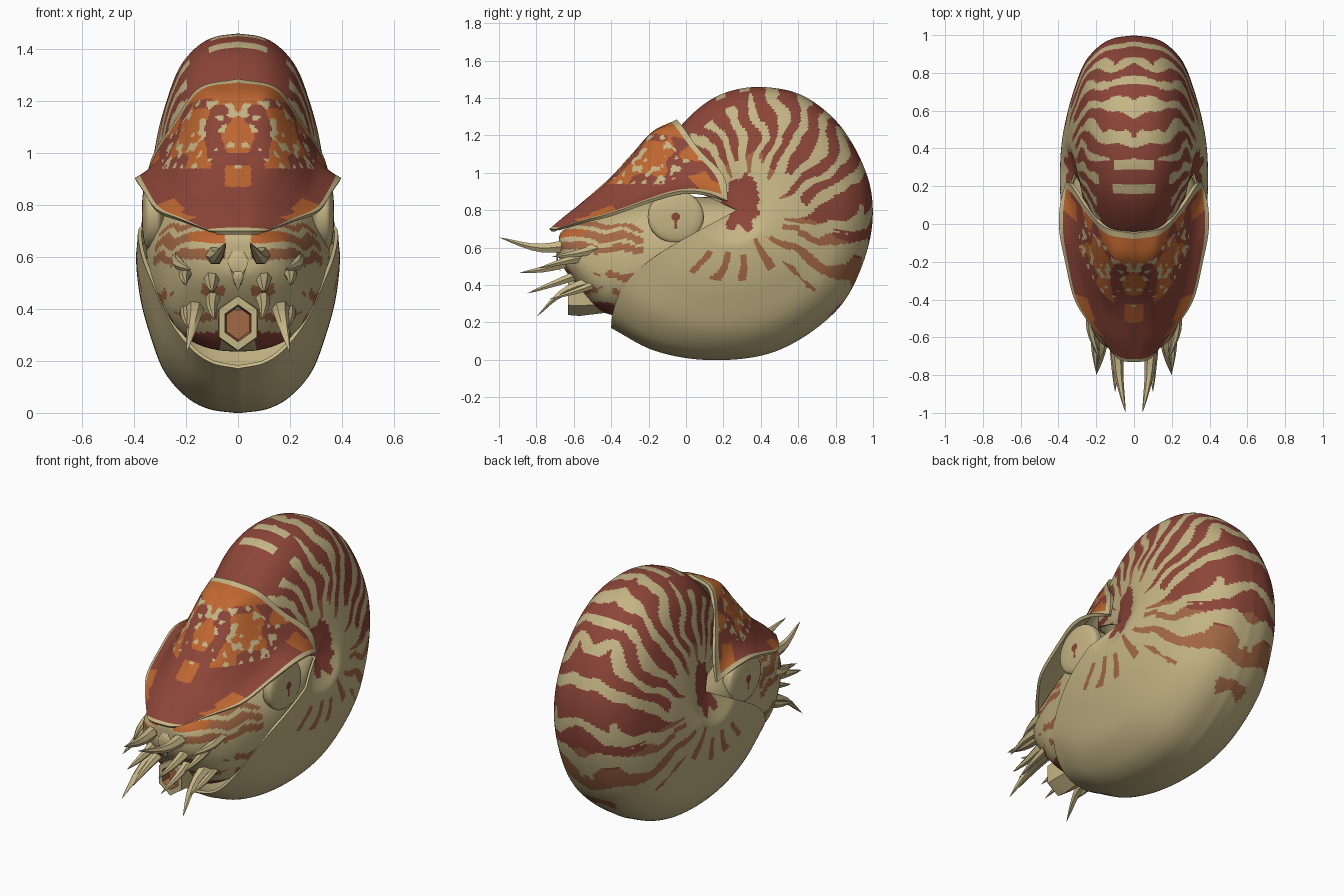
import bpy, bmesh, math
from mathutils import Vector, noise

if "Cube" in bpy.data.objects:
    bpy.data.objects.remove(bpy.data.objects["Cube"])

# Flat colours, cream last so shell and hood linings can use it
COLOURS = [("maroon", (0.265, 0.060, 0.040)), ("orange", (0.52, 0.135, 0.030)),
           ("brown", (0.37, 0.140, 0.060)), ("cream", (0.56, 0.465, 0.235))]
MAROON, ORANGE, BROWN, CREAM = range(4)
MATS = []
for label, rgb in COLOURS:
    m = bpy.data.materials.new(label)
    m.diffuse_color = (*rgb, 1)
    m.use_nodes = True
    m.node_tree.nodes["Principled BSDF"].inputs["Base Color"].default_value = m.diffuse_color
    MATS.append(m)


def curve(pts, t):
    """Smooth curve through evenly spaced points."""
    n = len(pts) - 1
    f = min(max(t, 0), 1) * n
    i = min(int(f), n - 1)
    f -= i
    b, c = Vector(pts[i]), Vector(pts[i + 1])
    a = Vector(pts[i - 1]) if i > 0 else 2 * b - c
    d = Vector(pts[i + 2]) if i + 2 <= n else 2 * c - b
    return 0.5 * (2 * b + (c - a) * f + (2 * a - 5 * b + 4 * c - d) * f * f
                  + (3 * b - a - 3 * c + d) * f ** 3)


def clamp(v):
    return min(max(v, 0), 1)


def surface(name, point, rule, nu, nw, flip=False, thick=0, closed=False):
    """Grid surface: u runs 0..1, w runs -1..1; rule picks a colour per face."""
    bm = bmesh.new()
    rows = [[bm.verts.new(point(i / nu, 2 * j / nw - 1)) for j in range(nw + 1)]
            for i in range(nu + 1)]
    for i in range(nu):
        for j in range(nw):
            vs = [rows[i][j], rows[i + 1][j], rows[i + 1][j + 1], rows[i][j + 1]]
            face = bm.faces.new(vs[::-1] if flip else vs)
            face.material_index = rule((i + 0.5) / nu, (2 * j + 1) / nw - 1,
                                       face.calc_center_median())
    bmesh.ops.remove_doubles(bm, verts=bm.verts, dist=0.0002)
    if closed:
        bmesh.ops.recalc_face_normals(bm, faces=bm.faces)
    me = bpy.data.meshes.new(name)
    bm.to_mesh(me)
    bm.free()
    for m in MATS:
        me.materials.append(m)
    ob = bpy.data.objects.new(name, me)
    bpy.context.collection.objects.link(ob)
    bpy.ops.object.select_all(action='DESELECT')
    ob.select_set(True)
    bpy.context.view_layer.objects.active = ob
    if thick:
        mod = ob.modifiers.new("thickness", 'SOLIDIFY')
        mod.thickness = thick
        mod.material_offset = mod.material_offset_rim = CREAM
        bpy.ops.object.modifier_apply(modifier=mod.name)
    bpy.ops.object.shade_smooth_by_angle(angle=math.radians(42))
    return ob


def cream(u, w, co):
    return CREAM


# Coiled shell: rim outline swept around the umbilicus
HUB = Vector((0.27, 0.80))
RIM = [(-.40, .17), (-.17, .05), (.10, 0), (.39, .02), (.61, .11), (.81, .27),
       (.92, .45), (.99, .68), (.99, .90), (.92, 1.10), (.80, 1.28), (.63, 1.41),
       (.46, 1.455), (.29, 1.45), (.13, 1.39), (-.02, 1.26), (-.13, 1.10), (-.16, 1.0)]
WIDTH = [(w, 0) for w in (.385, .392, .385, .36, .335, .31, .285, .26)]
SIDE = [(0, .95), (.12, .98), (.27, 1), (.45, .96), (.62, .87), (.80, .73),
        (.92, .52), (.98, .29), (1, 0)]


def shell_point(u, w):
    s, x = curve(SIDE, 1 - abs(w))
    s = clamp(s)
    ray = (curve(RIM, u) - HUB) * s
    a = -math.radians(15) * (1 - s ** 4) * (1 - u) ** 6      # curved aperture lip
    y = ray.x * math.cos(a) - ray.y * math.sin(a)
    z = ray.x * math.sin(a) + ray.y * math.cos(a)
    k = clamp(s / 0.22)
    x = .32 * (1 - k) + max(x, 0) * curve(WIDTH, u).x * k
    return Vector((math.copysign(x, w), HUB.x + y, max(HUB.y + z, 0)))


def shell_colour(u, w, co):
    s = curve(SIDE, 1 - abs(w)).x
    p = Vector((abs(co.x), co.y, co.z))
    n, fine = noise.noise(p * 6), noise.noise(p * 15)
    dy, dz = co.y - HUB.x, co.z - HUB.y
    a = (math.degrees(math.atan2(dz, dy)) + 160) % 360 - 160
    if math.hypot((dy - .03) * 1.25, dz - .02) < .12 + .10 * fine:
        return MAROON
    if s < .22:
        return CREAM
    if a < -12 and s < .47:                      # short streaks around the hub
        on = a > -135 and ((a + 9 * n) / 21) % 1 < .34 and s > .29 + .2 * n
        return BROWN if on else CREAM
    if a < -44 + 20 * n:
        return CREAM
    if a > 84 and s > .84 + .1 * n:              # dark cap in front with pale spots
        return CREAM if ((a - 8) / 12.5) % 1 < .42 and abs(co.x) < .11 and a < 104 else MAROON
    sweep = 24 * s * s * clamp((a + 60) / 90)
    phase = (a - sweep + 7 * n) / 13.5
    inner = .30 if math.floor(phase) % 2 else .46
    if s < inner + .15 * n:
        return CREAM
    wide = .42 if a < -12 else .56
    if phase % 1 > wide * clamp((s - .12) / .4) + .15 * fine:
        return CREAM
    return BROWN if a < -12 + 15 * n or s < .4 + .1 * fine else MAROON


surface("shell", shell_point, shell_colour, 320, 116, thick=.014)

# Hood: ribs from the centre line to the flared edge, front to back
RIBS = [[(0, -.73, .70), (.03, -.73, .70), (.06, -.725, .70), (.09, -.71, .70), (.11, -.69, .70)],
        [(0, -.62, .79), (.06, -.62, .79), (.12, -.60, .78), (.18, -.57, .76), (.22, -.55, .745)],
        [(0, -.50, .89), (.09, -.49, .88), (.17, -.46, .85), (.25, -.42, .81), (.315, -.40, .785)],
        [(0, -.40, .98), (.12, -.38, .97), (.21, -.32, .925), (.29, -.24, .88), (.365, -.20, .855)],
        [(0, -.29, 1.10), (.12, -.27, 1.09), (.22, -.19, 1.01), (.30, -.10, .94), (.395, -.04, .90)],
        [(0, -.18, 1.22), (.12, -.16, 1.21), (.22, -.07, 1.10), (.305, .02, .98), (.392, .10, .895)],
        [(0, -.05, 1.285), (.15, -.02, 1.25), (.245, .075, 1.12), (.33, .20, .985), (.36, .225, .85)]]


def hood_point(u, w):
    # the mirrored neighbour keeps the centre line free of a crease
    t = abs(w) ** 1.15
    p = curve([curve(rib, t) for rib in RIBS], u)
    return Vector((math.copysign(max(p.x, 0), w), p.y, p.z))


def hood_colour(u, w, co):
    v = abs(w)
    p = Vector((abs(co.x), co.y, co.z))
    n = noise.noise(p * 9)
    if v > .95 or u > .96 or u < .02:
        return CREAM
    if .94 < co.z < 1.2 and p.x < .29 and noise.noise(p * 24) > .27:
        return CREAM
    if co.z > .94 and p.x < .28 and n > .12 - (co.z - .97) * 2:
        return ORANGE
    if p.x < .05 and .87 < co.z < .95:
        return ORANGE
    if v > .74 and (.14 < u < .36 or u > .82) and n > -.2:
        return ORANGE
    return MAROON


surface("hood", hood_point, hood_colour, 130, 130, flip=True, thick=.018)

# Head: rounded sections (y, half width, centre height, half height)
HEAD = [(-.68, .01, .60, .01), (-.67, .11, .60, .08), (-.60, .20, .57, .15),
        (-.45, .27, .52, .26), (-.28, .315, .54, .30), (-.08, .35, .58, .29),
        (.13, .345, .68, .19), (.27, .30, .77, .09)]


def head_point(u, w):
    y, hw, zc, hh = curve([Vector(s) for s in HEAD], u)
    c, s = math.cos(math.pi * w), math.sin(math.pi * w)
    return Vector((math.copysign(abs(c) ** .85, c) * hw, y,
                   zc + math.copysign(abs(s) ** .85, s) * hh))


def head_colour(u, w, co):
    x, y = abs(co.x), co.y
    n = noise.noise(Vector((x, y, co.z)) * 8)
    z = co.z + .08 * (y + .5) + .03 * n
    if x < .05 or y > -.22:
        return CREAM
    if .07 < x < .2 and co.z < .31 and y < -.3:
        return MAROON
    if .64 < z < .69:
        return ORANGE if x < .19 else BROWN
    if .575 < z < .615 or .715 < z < .74:
        return BROWN
    if n > -.12 and (.45 < z < .485 or .36 < z < .39):
        return BROWN
    return CREAM


surface("head", head_point, head_colour, 90, 128)

# Funnel: six-sided siphon with a dark mouth (y, radius)
FUNNEL = [(-.35, .08), (-.57, .105), (-.63, .10), (-.63, .068), (-.58, .06), (-.58, 0)]


def funnel_point(u, w):
    y, r = FUNNEL[round(u * 5)]
    a = math.pi * w + math.pi / 6
    return Vector((.85 * r * math.cos(a), y, .345 + 1.05 * r * math.sin(a)))


surface("funnel", funnel_point, lambda u, w, co: BROWN if u > .6 else CREAM, 5, 6, flip=True)


# Tentacles: tapered six-sided horns
def horn(name, a, b, c, r0, side=1):
    path = [Vector((p[0] * side, p[1], p[2])) for p in (a, b, c)]

    def point(u, w):
        r = r0 * (1 - u) ** .75
        ang = math.pi * w
        return curve(path, u) + Vector((r * math.cos(ang), 0, r * math.sin(ang)))
    return surface(name, point, cream, 7, 6, flip=True)


HORNS = [((.09, -.62, .61), (.08, -.80, .60), (.045, -1.0, .655), .040),
         ((.10, -.58, .54), (.10, -.74, .49), (.10, -.89, .465), .036),
         ((.09, -.54, .47), (.10, -.70, .41), (.09, -.85, .355), .034),
         ((.16, -.46, .43), (.17, -.66, .36), (.20, -.80, .23), .042),
         ((.18, -.50, .56), (.205, -.64, .53), (.20, -.79, .49), .038),
         ((.19, -.42, .43), (.20, -.58, .37), (.19, -.73, .325), .032),
         ((.22, -.46, .60), (.225, -.58, .57), (.18, -.72, .55), .036)]
# Eyes: flattened domes with a small pupil
for side, tag in ((1, "right"), (-1, "left")):
    for k, (a, b, c, r) in enumerate(HORNS):
        horn(f"tentacle_{tag}_{k + 1}", a, b, c, r, side)

    def eye_point(u, w, side=side):
        t, a = math.pi * u, math.pi * w
        c = math.cos(t)
        return Vector((side * (.325 + .045 * math.copysign(abs(c) ** .5, c)),
                       -.055 + .15 * math.sin(t) * math.cos(a),
                       .765 + .14 * math.sin(t) * math.sin(a)))

    def eye_colour(u, w, co):
        stem = abs(co.y + .055) < .007 and .70 < co.z < .77
        return MAROON if u < .5 and (u < .055 or stem) else CREAM

    surface(f"eye_{tag}", eye_point, eye_colour, 40, 48, closed=True)

# Fold of flesh above the funnel
horn("mouth_fold", (0, -.62, .63), (0, -.69, .57), (0, -.67, .47), .06)
